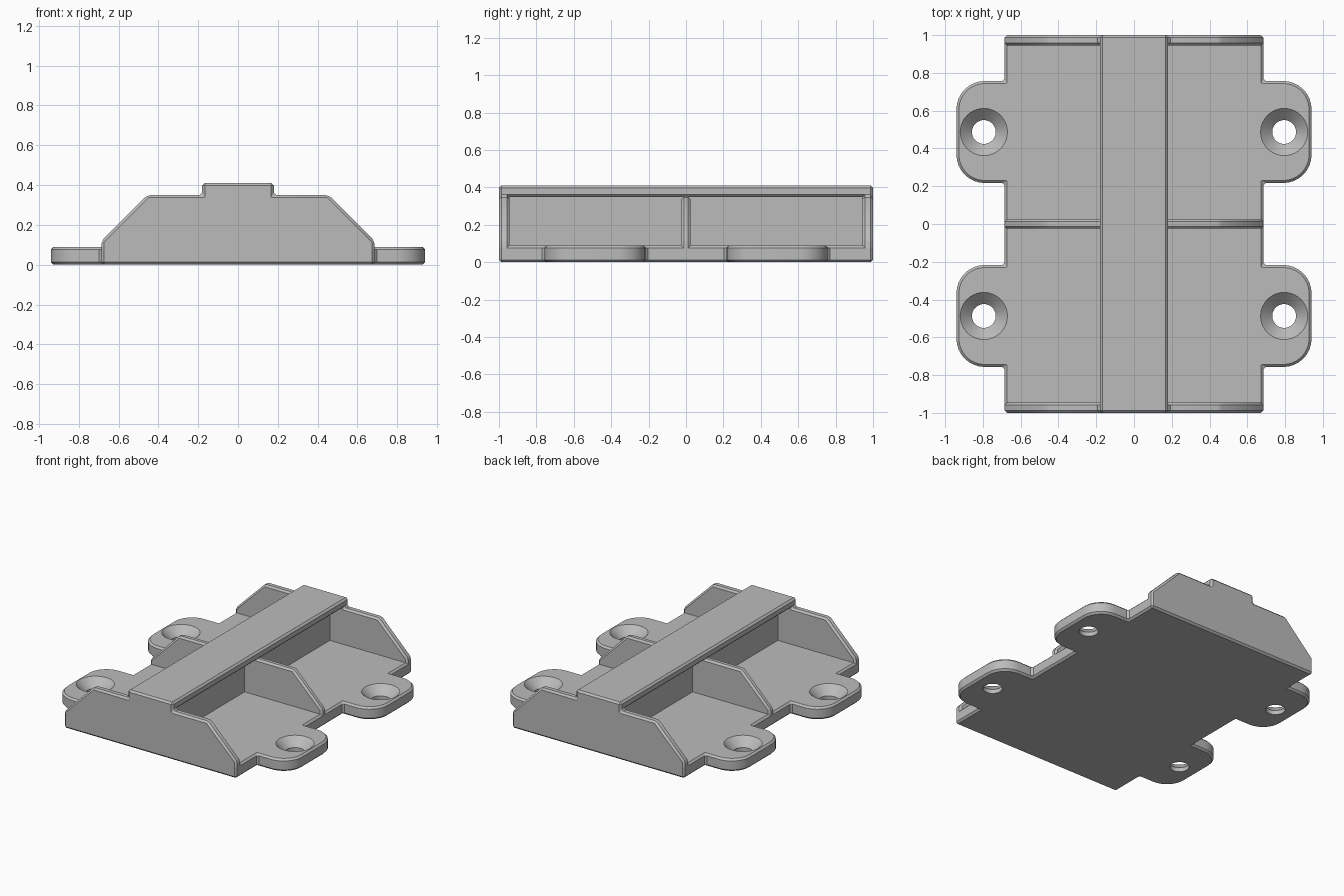
import bpy, bmesh, math
from mathutils import Vector

cube = bpy.data.objects.get("Cube")
if cube:
    bpy.data.objects.remove(cube, do_unlink=True)

GREY = (0.5, 0.5, 0.5, 1)
grey = bpy.data.materials.new("plain grey")
grey.use_nodes = True
grey.diffuse_color = GREY
grey.node_tree.nodes["Principled BSDF"].inputs["Base Color"].default_value = GREY

HALF_X, FLOOR, RIB_TOP, TOP = 0.685, 0.09, 0.35, 0.41
TAB_X, TAB_Y, TAB_HALF, TAB_R = 0.94, 0.487, 0.27, 0.15
HOLE_X = 0.795


def finish(name, bm):
    bmesh.ops.recalc_face_normals(bm, faces=bm.faces)
    mesh = bpy.data.meshes.new(name)
    bm.to_mesh(mesh)
    bm.free()
    mesh.materials.append(grey)
    obj = bpy.data.objects.new(name, mesh)
    bpy.context.collection.objects.link(obj)
    return obj


def prism(name, points, direction, chamfer=0.013):
    """Extrude a closed outline and chamfer its sharp edges."""
    bm = bmesh.new()
    face = bm.faces.new([bm.verts.new(p) for p in points])
    new = bmesh.ops.extrude_face_region(bm, geom=[face])["geom"]
    verts = [v for v in new if isinstance(v, bmesh.types.BMVert)]
    bmesh.ops.translate(bm, verts=verts, vec=Vector(direction))
    obj = finish(name, bm)
    if chamfer:
        bevel = obj.modifiers.new("chamfer", "BEVEL")
        bevel.width = chamfer
        bevel.segments = 1
        bevel.limit_method = "ANGLE"
        bevel.angle_limit = math.radians(35)
    return obj


def apply_and_shade(obj):
    bpy.ops.object.select_all(action="DESELECT")
    obj.select_set(True)
    bpy.context.view_layer.objects.active = obj
    bpy.ops.object.convert(target="MESH")
    bpy.ops.object.shade_smooth_by_angle(angle=math.radians(30))


# Base plate with four rounded mounting tabs
right_side = [(HALF_X, -1)]
for cy in (-TAB_Y, TAB_Y):
    right_side.append((HALF_X, cy - TAB_HALF))
    for sign in (-1, 1):
        for i in range(9):
            a = math.radians(90 * i / 8 + (-90 if sign < 0 else 0))
            right_side.append((TAB_X - TAB_R + TAB_R * math.cos(a),
                               cy + sign * (TAB_HALF - TAB_R) + TAB_R * math.sin(a)))
    right_side.append((HALF_X, cy + TAB_HALF))
right_side.append((HALF_X, 1))
outline = right_side + [(-x, y) for x, y in reversed(right_side)]
base = prism("base_plate", [(x, y, 0) for x, y in outline], (0, 0, FLOOR))

# Countersunk screw hole cutters
bm = bmesh.new()
SEG = 40
for sx in (-1, 1):
    for sy in (-1, 1):
        rings = []
        for r, z in ((0.063, -0.05), (0.063, 0.03), (0.125, FLOOR), (0.146, 0.11)):
            rings.append([bm.verts.new((sx * HOLE_X + r * math.cos(math.tau * i / SEG),
                                        sy * TAB_Y + r * math.sin(math.tau * i / SEG), z))
                          for i in range(SEG)])
        for low, high in zip(rings, rings[1:]):
            for i in range(SEG):
                j = (i + 1) % SEG
                bm.faces.new((low[i], low[j], high[j], high[i]))
        bm.faces.new(rings[0][::-1])
        bm.faces.new(rings[-1])
cutter = finish("screw_hole_cutter", bm)
cutter.hide_render = True
cut = base.modifiers.new("screw holes", "BOOLEAN")
cut.operation = "DIFFERENCE"
cut.solver = "EXACT"
cut.object = cutter
apply_and_shade(base)
bpy.data.objects.remove(cutter, do_unlink=True)

# Cross ribs: two end plates with a raised step, one plain middle rib
half = [(HALF_X, 0), (HALF_X, 0.12), (0.455, RIB_TOP)]
step = [(0.18, RIB_TOP), (0.18, TOP)]


def rib(name, half_profile, y, thickness):
    loop = half_profile + [(-x, z) for x, z in reversed(half_profile)]
    apply_and_shade(prism(name, [(x, y, z) for x, z in loop], (0, thickness, 0)))


rib("front_end_rib", half + step, -1, 0.055)
rib("back_end_rib", half + step, 0.945, 0.055)
rib("middle_rib", half, -0.025, 0.05)


# Lengthwise top rail and the narrower web carrying it
def bar(name, half_x, half_y, z0, z1, chamfer):
    corners = [(-half_x, z0), (half_x, z0), (half_x, z1), (-half_x, z1)]
    apply_and_shade(prism(name, [(x, -half_y, z) for x, z in corners],
                          (0, 2 * half_y, 0), chamfer))


bar("top_rail", 0.18, 1, RIB_TOP, TOP, 0.013)
bar("centre_web", 0.07, 0.98, 0.05, 0.38, 0)
